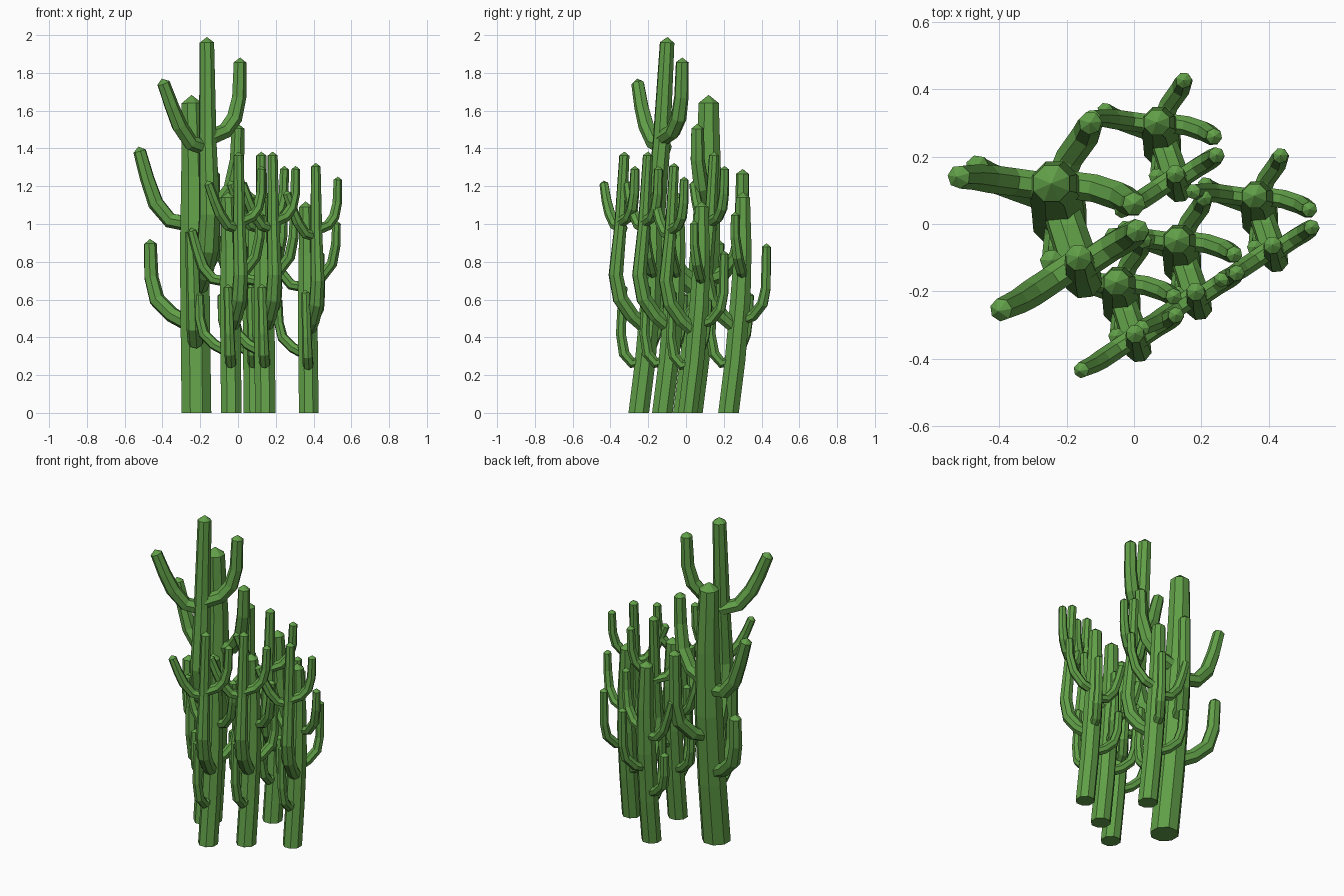
import bpy, bmesh, math
from mathutils import Vector

cube = bpy.data.objects.get("Cube")
if cube:
    bpy.data.objects.remove(cube)

GREEN = (0.12, 0.35, 0.065, 1.0)
green = bpy.data.materials.new("cactus_green")
green.use_nodes = True
green.diffuse_color = GREEN
green.node_tree.nodes["Principled BSDF"].inputs["Base Color"].default_value = GREEN


def limb_mesh(name, path, sides, r_start, r_mid, r_tip, flat_base=False):
    """Faceted tube along a path with a low pointed cap at its end."""
    pts = [Vector(p) for p in path]
    last = len(pts) - 1
    bm = bmesh.new()
    rings, axis, side = [], None, Vector((1, 0, 0))
    for i, p in enumerate(pts):
        tangent = (pts[min(i + 1, last)] - pts[max(i - 1, 0)]).normalized()
        if flat_base and i == 0:
            tangent = Vector((0, 0, 1))
        if axis is None:
            if abs(tangent.x) > 0.8:
                side = Vector((0, 0, 1))
        else:
            side = axis.rotation_difference(tangent) @ side
        axis = tangent
        side = (side - axis * side.dot(axis)).normalized()
        up = axis.cross(side)
        t = i / last
        r = r_start + (r_mid - r_start) * t * 2 if t < 0.5 else r_mid + (r_tip - r_mid) * (t * 2 - 1)
        angles = [math.tau * (k + 0.5) / sides for k in range(sides)]
        rings.append([bm.verts.new(p + r * (math.cos(a) * side + math.sin(a) * up)) for a in angles])
    for low, high in zip(rings, rings[1:]):
        for k in range(sides):
            n = (k + 1) % sides
            bm.faces.new((low[k], low[n], high[n], high[k]))
    bm.faces.new(rings[0][::-1])
    apex = bm.verts.new(pts[-1] + axis * r_tip * 0.75)
    for k in range(sides):
        bm.faces.new((rings[-1][k], rings[-1][(k + 1) % sides], apex))
    bmesh.ops.recalc_face_normals(bm, faces=bm.faces)
    mesh = bpy.data.meshes.new(name)
    bm.to_mesh(mesh)
    bm.free()
    mesh.materials.append(green)
    return mesh


ARM = (7, 0.042, 0.043, 0.035)

# Limbs of one cactus, measured from the foot of its trunk
limbs = [
    limb_mesh("trunk", [(0, 0, 0), (-.005, .05, .4), (-.01, .09, .85),
                        (-.015, .11, 1.25), (-.025, .11, 1.64)], 8, .085, .084, .058, True),
    limb_mesh("front_stem", [(0, .04, .66), (.03, -.05, .74), (.06, -.14, .87), (.07, -.175, 1.05),
                             (.06, -.14, 1.42), (.055, -.11, 1.96)], 8, .056, .062, .04),
    limb_mesh("stem_right_arm", [(.06, -.12, 1.40), (-.03, -.18, 1.43), (-.09, -.22, 1.52),
                                 (-.13, -.245, 1.62), (-.175, -.265, 1.745)], *ARM),
    limb_mesh("stem_left_arm", [(.06, -.14, 1.45), (.15, -.08, 1.49), (.20, -.05, 1.56),
                                (.225, -.035, 1.67), (.23, -.03, 1.855)], *ARM),
    limb_mesh("upper_right_arm", [(-.03, .10, 1.0), (-.14, .115, 1.02), (-.215, .125, 1.11),
                                  (-.26, .13, 1.24), (-.30, .13, 1.385)], *ARM),
    limb_mesh("lower_right_arm", [(-.02, .06, .46), (-.13, .10, .52), (-.21, .13, .60),
                                  (-.24, .15, .72), (-.245, .16, .895)], *ARM),
    limb_mesh("left_arm", [(0, .11, 1.05), (.11, .095, 1.09), (.185, .07, 1.19),
                           (.215, .05, 1.34), (.22, .05, 1.505)], *ARM),
    limb_mesh("back_arm", [(-.01, .09, .70), (.03, .19, .74), (.08, .26, .83),
                           (.09, .285, .95), (.09, .29, 1.265)], *ARM),
    limb_mesh("lower_front_arm", [(0, .02, .40), (-.005, -.05, .38), (-.01, -.11, .45),
                                  (-.015, -.135, .6), (-.025, -.12, .955)], *ARM),
]

# The clump: one tall cactus and four smaller ones (x, y, scale)
plants = {
    "tall": (-.22, .01, 1),
    "back": (.085, .225, .695),
    "left": (.375, .01, .665),
    "middle": (.145, -.125, .695),
    "front": (-.035, -.25, .695),
}
for plant, (x, y, size) in plants.items():
    for mesh in limbs:
        part = bpy.data.objects.new(f"{plant}_cactus_{mesh.name}", mesh)
        part.location = (x, y, 0)
        part.scale = (size, size, size)
        bpy.context.collection.objects.link(part)
